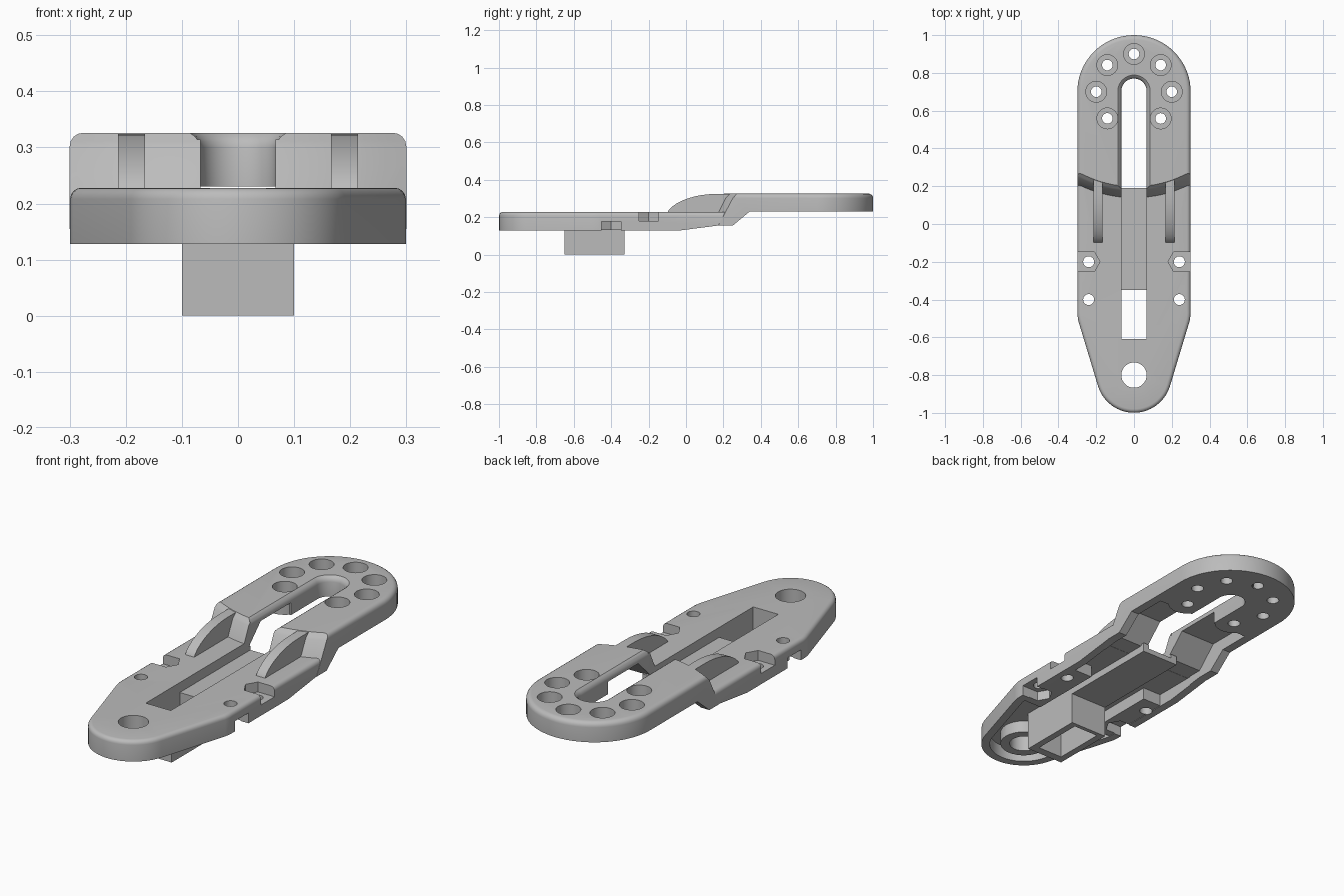
import bpy, bmesh
from math import sin, cos, pi, radians, sqrt

if "Cube" in bpy.data.objects:
    bpy.data.objects.remove(bpy.data.objects["Cube"], do_unlink=True)

grey = bpy.data.materials.new("plain grey")
grey.use_nodes = True
COLOUR = (0.5, 0.5, 0.5, 1)
grey.diffuse_color = COLOUR
grey.node_tree.nodes["Principled BSDF"].inputs["Base Color"].default_value = COLOUR


def loft(name, rings):
    """Solid through equal-length rings of 3D points."""
    bm = bmesh.new()
    loops = [[bm.verts.new(p) for p in ring] for ring in rings]
    n = len(loops[0])
    bm.faces.new(loops[0][::-1])
    bm.faces.new(loops[-1])
    for a, b in zip(loops, loops[1:]):
        for i in range(n):
            j = (i + 1) % n
            bm.faces.new((a[i], a[j], b[j], b[i]))
    bmesh.ops.recalc_face_normals(bm, faces=bm.faces)
    me = bpy.data.meshes.new(name)
    bm.to_mesh(me)
    bm.free()
    me.materials.append(grey)
    ob = bpy.data.objects.new(name, me)
    bpy.context.collection.objects.link(ob)
    return ob


def plate(name, outline, z0, z1):
    return loft(name, [[(x, y, z) for x, y in outline] for z in (z0, z1)])


def side_prism(name, profile, x0, x1):
    return loft(name, [[(x, y, z) for y, z in profile] for x in (x0, x1)])


def box(name, x0, x1, y0, y1, z0, z1):
    return plate(name, [(x0, y0), (x1, y0), (x1, y1), (x0, y1)], z0, z1)


def arc(cx, cy, r, a0, a1, n):
    angles = [radians(a0 + (a1 - a0) * i / n) for i in range(n + 1)]
    return [(cx + r * cos(a), cy + r * sin(a)) for a in angles]


def cylinder(name, x, y, r, z0, z1):
    return plate(name, arc(x, y, r, 0, 360, 32)[:-1], z0, z1)


def combine(body, tool, operation):
    """Apply one boolean and discard the tool."""
    tool.hide_render = True
    mod = body.modifiers.new("cut", 'BOOLEAN')
    mod.operation, mod.object, mod.solver = operation, tool, 'EXACT'
    bpy.context.view_layer.update()
    mesh = bpy.data.meshes.new_from_object(
        body.evaluated_get(bpy.context.evaluated_depsgraph_get()))
    body.modifiers.clear()
    body.data = mesh
    bpy.data.objects.remove(tool, do_unlink=True)


def toe_outline(inset, y_end):
    """Tapered front outline with a straight rear end."""
    r = 0.2 - inset
    half = arc(0, -0.8, r, -90, -16.9, 14) + arc(0.1, -0.47, r, -16.9, 0, 5)[1:]
    half.append((0.3 - inset, y_end))
    return half + [(-x, y) for x, y in half[:0:-1]]


def heel_outline(inset, z):
    """Round rear outline whose curved front leans back above the deck."""
    w, radius = 0.3 - inset, 0.7 - max(0, z - 0.228)
    front = [-w + 2 * w * i / 16 for i in range(1, 16)]
    ends = 0.8 - sqrt(radius ** 2 - w ** 2)
    back = arc(0, 0.7, w, 0, 180, 36)
    return ([(w, ends)] + back + [(-w, ends)]
            + [(x, 0.8 - sqrt(radius ** 2 - x * x)) for x in front])


def rounded(outline, z0, z1, r):
    """Rings of an upright wall with a rounded top edge."""
    steps = [(z0, 0.0)] + [(z1 - r + r * sin(a), r - r * cos(a))
                           for a in (i * pi / 8 for i in range(5))]
    return [[(x, y, z) for x, y in outline(i, z)] for z, i in steps]


# Low front deck and raised rear deck
body = loft("shoe_plate", rounded(lambda i, z: toe_outline(i + 0.0008, 0.36), 0.128, 0.228, 0.02))
heel = loft("rear_deck", rounded(heel_outline, 0.145, 0.326, 0.024))
combine(body, heel, 'UNION')

# Stepped underside and hollow shell
under = [(-0.04, 0.128), (0.17, 0.155), (0.25, 0.155), (0.34, 0.23),
         (1.1, 0.23), (1.1, -0.1), (-0.04, -0.1)]
combine(body, side_prism("underside", under, -0.5, 0.5), 'DIFFERENCE')
combine(body, plate("front_hollow", toe_outline(0.04, 0.1), 0.05, 0.19), 'DIFFERENCE')
hollow = [(0.08, 0.05), (0.08, 0.191), (0.17, 0.191), (0.27, 0.29), (0.5, 0.29), (0.5, 0.05)]
combine(body, side_prism("ramp_hollow", hollow, -0.257, 0.257), 'DIFFERENCE')

# Bosses, pads, slot trough and lower box
added = [
    box("lower_box", -0.1, 0.1, -0.65, -0.33, 0, 0.2),
    box("trough", -0.1, 0.1, -0.34, 0.19, 0.155, 0.2),
    cylinder("toe_boss", 0, -0.8, 0.11, 0.131, 0.2),
]
for s in (-1, 1):
    x0, x1 = sorted((s * 0.16, s * 0.28))
    added.append(box("nut_pad", x0, x1, -0.49, -0.12, 0.131, 0.2))
    added.append(cylinder("rear_boss", s * 0.141, 0.559, 0.09, 0.231, 0.3))
    # Arched rib joining the two decks
    rib = [(-0.1, 0.21)] + [(0.16 - 0.26 * cos(a), 0.222 + 0.102 * sin(a) ** 1.3)
                            for a in (i * pi / 20 for i in range(11))]
    rib += [(0.27, 0.324), (0.27, 0.3), (0.16, 0.21)]
    added.append(side_prism("rib", rib, s * 0.19 - 0.024, s * 0.19 + 0.024))
for part in added:
    combine(body, part, 'UNION')


# Long slot with a flared rear rim
def slot_ring(z, grow):
    r = 0.067 + grow
    return [(x, y, z) for x, y in [(-r, 0.19), (r, 0.19)] + arc(0, 0.703, r, 0, 180, 20)]


cuts = [
    box("box_slot", -0.067, 0.067, -0.61, -0.35, -0.1, 0.5),
    box("trough_slot", -0.067, 0.067, -0.4, 0.2, 0.18, 0.5),
    loft("rear_slot", [slot_ring(z, g) for z, g in
                       ((0.1, 0), (0.3, 0), (0.31, 0.003), (0.319, 0.009), (0.327, 0.02), (0.4, 0.02))]),
    cylinder("toe_hole", 0, -0.8, 0.067, 0.05, 0.4),
]

# Counterbored rear holes
for k in range(-1, 6):
    if k == 5:
        break
    a = k * pi / 4
    x, y = 0.2 * cos(a), 0.7 + 0.2 * sin(a)
    cuts += [cylinder("rear_hole", x, y, 0.028, 0.1, 0.4),
             cylinder("counterbore", x, y, 0.055, 0.262, 0.4)]
cuts += [cylinder("rear_hole", -0.141, 0.559, 0.028, 0.1, 0.4),
         cylinder("counterbore", -0.141, 0.559, 0.055, 0.262, 0.4)]

# Side nut pockets, one pair open above and one pair open below
for s in (-1, 1):
    for y, z0, z1 in ((-0.2, 0.18, 0.3), (-0.4, 0.05, 0.178)):
        pocket = [(s * 0.35, y - 0.052), (s * 0.21, y - 0.052), (s * 0.18, y),
                  (s * 0.21, y + 0.052), (s * 0.35, y + 0.052)]
        cuts += [plate("nut_pocket", pocket, z0, z1),
                 cylinder("bolt_hole", s * 0.24, y, 0.029, 0.05, 0.4)]
for part in cuts:
    combine(body, part, 'DIFFERENCE')

# Smooth curved walls, crisp edges
bpy.ops.object.select_all(action='DESELECT')
body.select_set(True)
bpy.context.view_layer.objects.active = body
bpy.ops.object.shade_smooth_by_angle(angle=radians(30))
